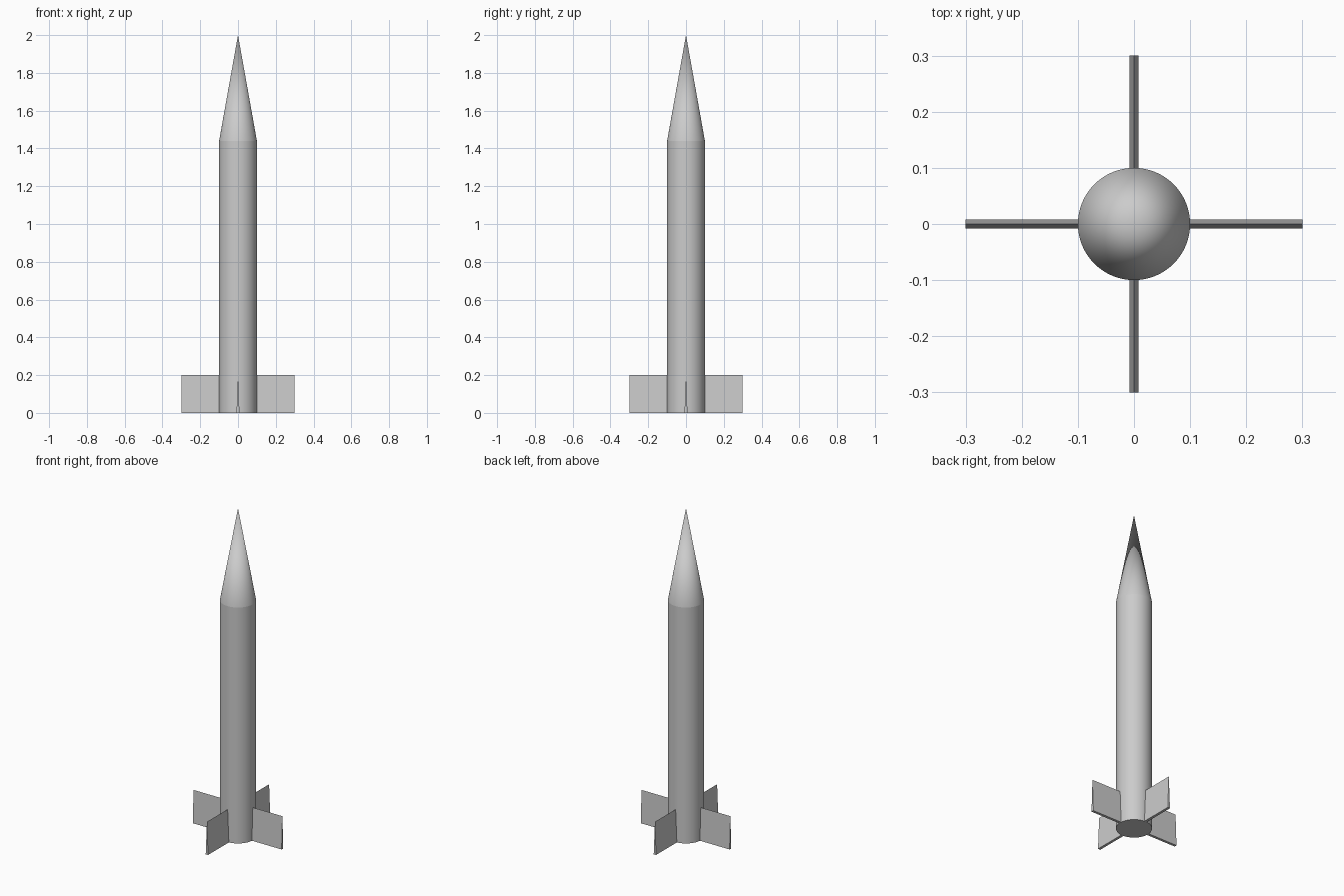
import bpy
import bmesh
from math import pi
from mathutils import Matrix

cube = bpy.data.objects.get("Cube")
if cube:
    bpy.data.objects.remove(cube, do_unlink=True)

RADIUS, SHOULDER, HEIGHT = 0.1, 1.44, 2.0
FIN_REACH, FIN_HEIGHT, FIN_HALF = 0.3, 0.2, 0.008

grey = bpy.data.materials.new("plain_grey")
grey.use_nodes = True
grey.diffuse_color = (0.6, 0.6, 0.6, 1)
grey.node_tree.nodes["Principled BSDF"].inputs["Base Color"].default_value = grey.diffuse_color


def finish(name, bm, smooth=False):
    bmesh.ops.recalc_face_normals(bm, faces=bm.faces)
    mesh = bpy.data.meshes.new(name)
    bm.to_mesh(mesh)
    bm.free()
    mesh.materials.append(grey)
    obj = bpy.data.objects.new(name, mesh)
    bpy.context.collection.objects.link(obj)
    if smooth:
        bpy.ops.object.select_all(action="DESELECT")
        obj.select_set(True)
        bpy.context.view_layer.objects.active = obj
        bpy.ops.object.shade_smooth_by_angle(angle=pi / 6)
    return obj


def round_part(name, z0, z1, top_radius, caps):
    bm = bmesh.new()
    bmesh.ops.create_cone(bm, cap_ends=caps, segments=64, radius1=RADIUS,
                          radius2=top_radius, depth=z1 - z0,
                          matrix=Matrix.Translation((0, 0, (z0 + z1) / 2)))
    return finish(name, bm, smooth=True)


# Straight body tube and pointed nose
round_part("body_tube", 0, SHOULDER, RADIUS, True)
round_part("nose_cone", SHOULDER, HEIGHT, 0, False)


# Fins: a wedge cross-section, sharp at the top, extruded outward
def fin(name, angle):
    bm = bmesh.new()
    section = [(-FIN_HALF, 0), (FIN_HALF, 0), (0, FIN_HEIGHT)]
    face = bm.faces.new([bm.verts.new((RADIUS * 0.9, y, z)) for y, z in section])
    out = bmesh.ops.extrude_face_region(bm, geom=[face])["geom"]
    tips = [v for v in out if isinstance(v, bmesh.types.BMVert)]
    bmesh.ops.translate(bm, verts=tips, vec=(FIN_REACH - RADIUS * 0.9, 0, 0))
    bmesh.ops.rotate(bm, verts=bm.verts, cent=(0, 0, 0),
                     matrix=Matrix.Rotation(angle, 3, "Z"))
    return finish(name, bm)


for i, side in enumerate(("left", "back", "right", "front")):
    fin(side + "_fin", i * pi / 2)
